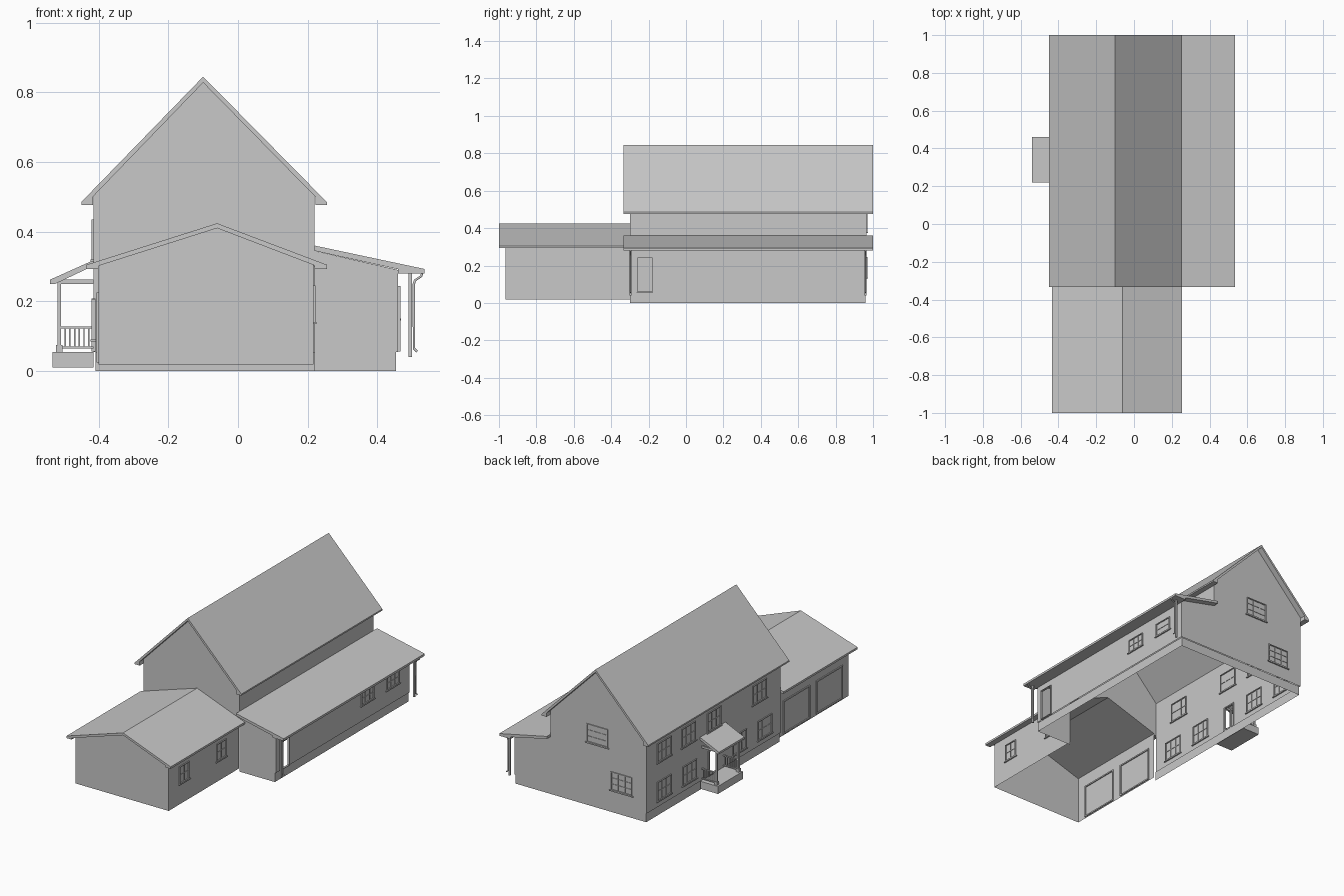
import bpy
import bmesh
from mathutils import Vector, Matrix

cube = bpy.data.objects.get("Cube")
if cube:
    bpy.data.objects.remove(cube, do_unlink=True)

grey = bpy.data.materials.new("plain_grey")
grey.use_nodes = True
tone = (0.58, 0.58, 0.58, 1)
grey.diffuse_color = tone
grey.node_tree.nodes["Principled BSDF"].inputs["Base Color"].default_value = tone


def finish(name, bm):
    mesh = bpy.data.meshes.new(name)
    bm.to_mesh(mesh)
    bm.free()
    mesh.materials.append(grey)
    obj = bpy.data.objects.new(name, mesh)
    bpy.context.collection.objects.link(obj)
    return obj


def place(axis, pos, u, z):
    return Vector((pos, u, z)) if axis == "x" else Vector((u, pos, z))


def rect(u0, u1, z0, z1):
    return [(u0, z0), (u1, z0), (u1, z1), (u0, z1)]


def sheet(name, axis, pos, outline, holes=(), out=1):
    """Flat wall on a plane, with optional openings."""
    bm = bmesh.new()
    edges = []
    for loop in [outline, *holes]:
        vs = [bm.verts.new(place(axis, pos, u, z)) for u, z in loop]
        edges += [bm.edges.new((vs[i - 1], vs[i])) for i in range(len(vs))]
    normal = Vector((out, 0, 0)) if axis == "x" else Vector((0, out, 0))
    bmesh.ops.triangle_fill(bm, edges=edges, use_beauty=True, normal=normal)
    for f in bm.faces:
        f.normal_update()
        if f.normal.dot(normal) < 0:
            f.normal_flip()
    bmesh.ops.dissolve_limit(bm, angle_limit=0.01, verts=bm.verts, edges=bm.edges)
    return finish(name, bm)


def prism(name, profile, y0, y1):
    """Profile in x and z, pushed along y."""
    bm = bmesh.new()
    face = bm.faces.new([bm.verts.new((x, y0, z)) for x, z in profile])
    ext = bmesh.ops.extrude_face_region(bm, geom=[face])
    moved = [g for g in ext["geom"] if isinstance(g, bmesh.types.BMVert)]
    bmesh.ops.translate(bm, verts=moved, vec=(0, y1 - y0, 0))
    bmesh.ops.recalc_face_normals(bm, faces=bm.faces)
    return finish(name, bm)


def boxes(name, items):
    bm = bmesh.new()
    for lo, hi in items:
        lo, hi = Vector(lo), Vector(hi)
        size = Matrix.Diagonal((*(hi - lo), 1))
        bmesh.ops.create_cube(bm, size=1, matrix=Matrix.Translation((lo + hi) / 2) @ size)
    return finish(name, bm)


def bar(axis, pos, u0, u1, z0, z1, depth):
    return (place(axis, pos - depth, u0, z0), place(axis, pos + depth, u1, z1))


def framed(name, axis, pos, mid, width, z0, z1, cols, rows, t=0.005, sill=True):
    """Casing, glazing bars and sill around an opening."""
    a, b = mid - width / 2, mid + width / 2
    items = [bar(axis, pos, a, a + t, z0, z1, 0.006), bar(axis, pos, b - t, b, z0, z1, 0.006),
             bar(axis, pos, a, b, z0, z0 + t, 0.006), bar(axis, pos, a, b, z1 - t, z1, 0.006)]
    for i in range(1, cols):
        u = a + width * i / cols
        items.append(bar(axis, pos, u - 0.0015, u + 0.0015, z0, z1, 0.003))
    for i in range(1, rows):
        z = z0 + (z1 - z0) * i / rows
        items.append(bar(axis, pos, a, b, z - 0.0015, z + 0.0015, 0.003))
    if sill:
        items.append(bar(axis, pos, a - 0.008, b + 0.008, z0 - 0.005, z0, 0.008))
    return boxes(name, items)


LEFT, RIGHT, SIDE = -0.415, 0.22, 0.46
FRONT, BACK, BASE = -0.3, 0.965, 0.055

# Main house walls, open underneath
porch_door = rect(0.305, 0.375, 0.06, 0.2)
side_door = rect(-0.26, -0.18, 0.06, 0.24)
sheet("porch_side_wall", "x", LEFT, rect(FRONT, BACK, BASE, 0.505), [porch_door], -1)
sheet("upper_side_wall", "x", RIGHT, rect(FRONT, BACK, 0.34, 0.505))
sheet("lean_to_wall", "x", SIDE, rect(FRONT, BACK, BASE, 0.29), [side_door])
gable = [(SIDE, 0.29), (RIGHT, 0.345), (RIGHT, 0.505), (-0.1, 0.83), (LEFT, 0.505)]
sheet("back_wall", "y", BACK, [(LEFT, BASE), (SIDE, BASE)] + gable)
sheet("front_wall", "y", FRONT, [(SIDE, BASE)] + gable
      + [(LEFT, 0.3), (-0.06, 0.412), (RIGHT, 0.3), (RIGHT, BASE)], (), -1)

# Foundation, set slightly in from the walls
sheet("foundation_left", "x", LEFT + 0.006, rect(FRONT, BACK - 0.005, 0, BASE), (), -1)
sheet("foundation_right", "x", SIDE - 0.006, rect(FRONT, BACK - 0.005, 0, BASE))
sheet("foundation_back", "y", BACK - 0.005, rect(LEFT + 0.006, SIDE - 0.006, 0, BASE))
sheet("foundation_front", "y", FRONT, rect(RIGHT, SIDE - 0.006, 0, BASE), (), -1)

# Garage walls
G0, G1, GF = -0.4, 0.217, -0.965
sheet("garage_left_wall", "x", G0, rect(GF, FRONT, 0.018, 0.305), (), -1)
sheet("garage_right_wall", "x", G1, rect(GF, FRONT, 0.018, 0.305))
sheet("garage_front_wall", "y", GF, [(G0, 0.018), (G1, 0.018), (G1, 0.305),
                                     (-0.06, 0.41), (G0, 0.305)], (), -1)

# Roofs
prism("main_roof", [(-0.45, 0.485), (-0.1, 0.845), (0.255, 0.485), (0.255, 0.476),
                    (0.222, 0.476), (0.222, 0.5), (-0.1, 0.828), (-0.417, 0.5),
                    (-0.417, 0.476), (-0.45, 0.476)], -0.333, 1)
prism("garage_roof", [(-0.435, 0.305), (-0.06, 0.424), (0.255, 0.305), (0.255, 0.293),
                      (0.22, 0.293), (0.22, 0.303), (-0.06, 0.41), (-0.4, 0.302),
                      (-0.4, 0.293), (-0.435, 0.293)], -1, FRONT)
prism("lean_to_roof", [(RIGHT, 0.36), (0.535, 0.293), (0.535, 0.28), (SIDE, 0.28),
                       (SIDE, 0.292), (RIGHT, 0.345)], -0.333, 1)

# Porch
prism("porch_roof", [(LEFT, 0.318), (-0.54, 0.262), (-0.54, 0.25), (-0.525, 0.25),
                     (LEFT, 0.302)], 0.22, 0.46)
boxes("porch_platform", [((-0.532, 0.222, 0.01), (LEFT, 0.458, BASE))])
posts, rails = [], []
for y in (0.237, 0.443):
    posts.append(((-0.518, y - 0.005, BASE), (-0.508, y + 0.005, 0.262)))
    posts.append(((-0.522, y - 0.009, BASE), (-0.504, y + 0.009, 0.075)))
    posts.append(((-0.518, y - 0.005, 0.25), (LEFT, y + 0.005, 0.262)))
    for z in (0.064, 0.122):
        rails.append(((-0.51, y - 0.004, z), (LEFT, y + 0.004, z + 0.006)))
    for i in range(1, 7):
        x = -0.51 + i * 0.0136
        rails.append(((x - 0.002, y - 0.002, 0.066), (x + 0.002, y + 0.002, 0.124)))
boxes("porch_posts", posts)
boxes("porch_railings", rails)
boxes("porch_beam", [((-0.518, 0.232, 0.25), (-0.508, 0.448, 0.262))])
framed("porch_door_frame", "x", LEFT, 0.34, 0.085, 0.056, 0.208, 1, 1, 0.007, False)
framed("side_door_frame", "x", SIDE, -0.22, 0.088, 0.056, 0.244, 1, 1, 0.004, False)

# Garage doors
for i, y in enumerate((-0.47, -0.78)):
    framed(f"garage_door_{i}", "x", G0, y, 0.25, 0.025, 0.225, 1, 1, 0.008, False)

# Windows
for i, y in enumerate((-0.15, 0.09, 0.56, 0.8)):
    framed(f"lower_window_{i}", "x", LEFT, y, 0.13, 0.09, 0.205, 3, 2)
for i, y in enumerate((-0.1, 0.33, 0.57, 0.8)):
    framed(f"upper_window_{i}", "x", LEFT, y, 0.13, 0.32, 0.435, 3, 2)
for i, y in enumerate((0.565, 0.805)):
    framed(f"lean_to_window_{i}", "x", SIDE, y, 0.12, 0.15, 0.23, 3, 2)
for i, y in enumerate((-0.82, -0.47)):
    framed(f"garage_window_{i}", "x", G1, y, 0.09, 0.14, 0.245, 2, 2)
for i, (x, z) in enumerate(((-0.09, 0.38), (-0.25, 0.135))):
    framed(f"back_window_{i}", "y", BACK, x, 0.14, z, z + 0.11, 3, 3)

# Posts and downpipes under the lean-to eave
for i, y in enumerate((-0.297, 0.96)):
    boxes(f"eave_post_{i}", [((0.49, y - 0.005, 0.04), (0.499, y + 0.005, 0.285))])
    curve = bpy.data.curves.new(f"downpipe_{i}", "CURVE")
    curve.dimensions = "3D"
    curve.bevel_depth = 0.004
    curve.bevel_resolution = 1
    curve.use_fill_caps = True
    line = curve.splines.new("POLY")
    path = [(0.53, 0.285), (0.526, 0.272), (0.508, 0.26), (0.505, 0.25), (0.505, 0.065), (0.514, 0.056)]
    line.points.add(len(path) - 1)
    for p, (x, z) in zip(line.points, path):
        p.co = (x, y, z, 1)
    curve.materials.append(grey)
    bpy.context.collection.objects.link(bpy.data.objects.new(f"downpipe_{i}", curve))
